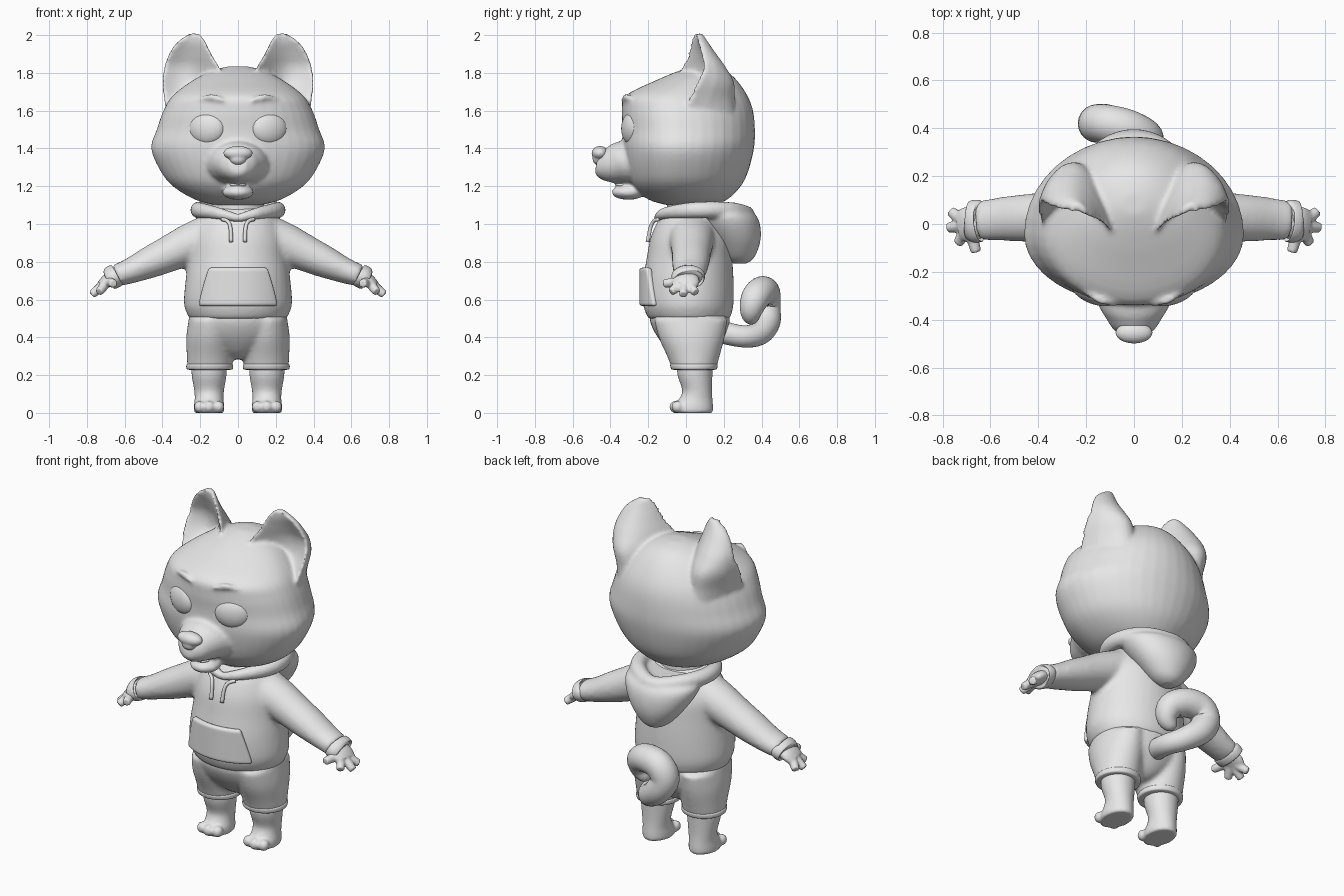
import bpy, bmesh
from math import sin, cos, pi, sqrt, radians
from mathutils import Vector, Matrix

cube = bpy.data.objects.get("Cube")
if cube:
    bpy.data.objects.remove(cube)

grey = bpy.data.materials.new("light grey")
grey.use_nodes = True
grey.diffuse_color = (0.8, 0.8, 0.8, 1)
grey.node_tree.nodes["Principled BSDF"].inputs["Base Color"].default_value = grey.diffuse_color
SIDES = (("left", 1), ("right", -1))


def spline(rows, n=4):
    """Smoothly interpolate rows of numbers."""
    pts = [rows[0], *rows, rows[-1]]
    out = []
    for p, q, r, s in zip(pts, pts[1:], pts[2:], pts[3:]):
        for k in range(n):
            t = k / n
            out.append([.5 * (2*b + (c-a)*t + (2*a-5*b+4*c-d)*t*t + (3*b-a-3*c+d)*t**3)
                        for a, b, c, d in zip(p, q, r, s)])
    return out + [list(rows[-1])]


def loft(bm, rings):
    """Skin a list of closed rings and cap both ends."""
    rings = [[bm.verts.new(p) for p in ring] for ring in rings]
    n = len(rings[0])
    for lo, hi in zip(rings, rings[1:]):
        for i in range(n):
            j = (i + 1) % n
            bm.faces.new((lo[i], lo[j], hi[j], hi[i]))
    bm.faces.new(rings[0][::-1])
    bm.faces.new(rings[-1])


def stack(bm, rows, cx=0, skew=0, n=40):
    """Horizontal egg-shaped rings: height, half width, front y, back y."""
    rings = []
    for z, w, front, back in spline(rows):
        mid = (front + back) / 2 + skew * (back - front)
        ring = []
        for i in range(n):
            a = 2 * pi * i / n
            depth = back - mid if sin(a) > 0 else mid - front
            ring.append((cx + w * cos(a), mid + depth * sin(a), z))
        rings.append(ring)
    loft(bm, rings)


def tube(bm, rows, ref=(0, 1, 0), s=1, n=20):
    """Oval tube along a path: x, y, z, radius along ref, other radius."""
    rows = spline(rows)
    pts = [Vector((s * r[0], r[1], r[2])) for r in rows]
    side = Vector(ref)
    rings = []
    for i, p in enumerate(pts):
        t = (pts[min(i + 1, len(pts) - 1)] - pts[max(i - 1, 0)]).normalized()
        side = (side - t * side.dot(t)).normalized()
        other = t.cross(side)
        rings.append([p + side * rows[i][3] * cos(2*pi*k/n) + other * rows[i][4] * sin(2*pi*k/n)
                      for k in range(n)])
    loft(bm, rings)


def ball(bm, centre, size, turn=0):
    m = Matrix.Translation(centre) @ Matrix.Rotation(turn, 4, "Z") @ Matrix.Diagonal((*size, 1))
    bmesh.ops.create_uvsphere(bm, u_segments=32, v_segments=20, radius=1, matrix=m)


def finish(name, bm, voxel=0, smooth=4):
    """Make the object, optionally fusing overlapping pieces into one skin."""
    bmesh.ops.recalc_face_normals(bm, faces=bm.faces)
    mesh = bpy.data.meshes.new(name)
    bm.to_mesh(mesh)
    bm.free()
    mesh.materials.append(grey)
    mesh.shade_smooth()
    obj = bpy.data.objects.new(name, mesh)
    bpy.context.collection.objects.link(obj)
    if voxel:
        fuse = obj.modifiers.new("fuse", "REMESH")
        fuse.mode = "VOXEL"
        fuse.voxel_size = voxel
        fuse.use_smooth_shade = True
        relax = obj.modifiers.new("relax", "SMOOTH")
        relax.iterations = smooth
    return obj


# Head: skull, muzzle, jaw, brows and hollow ears fused together
bm = bmesh.new()
stack(bm, [(1.1, .12, -.1, .14), (1.13, .23, -.2, .22), (1.2, .345, -.28, .29),
           (1.28, .41, -.315, .33), (1.4, .46, -.335, .36), (1.5, .43, -.335, .365),
           (1.6, .395, -.34, .355), (1.68, .345, -.32, .325), (1.76, .24, -.16, .27),
           (1.81, .14, -.04, .21), (1.835, .05, .04, .13)], skew=-.08)
tube(bm, [(0, -.22, 1.32, .2, .12), (0, -.33, 1.325, .155, .115), (0, -.39, 1.315, .12, .1),
          (0, -.44, 1.31, .088, .078), (0, -.475, 1.315, .045, .045)], ref=(1, 0, 0))
ball(bm, (0, -.305, 1.168), (.085, .09, .04))
for _, s in SIDES:
    tube(bm, [(.07, -.335, 1.65, .008, .008), (.14, -.318, 1.672, .017, .017),
              (.21, -.28, 1.655, .008, .008)], s=s)
    rings = []
    for z, xi, xo, yi, yo, back, hollow in spline([
            (1.55, .1, .37, 0, .02, .24, .1), (1.65, .07, .39, -.03, .02, .25, .08),
            (1.75, .08, .4, -.03, .07, .22, .1), (1.83, .1, .39, -.015, .1, .15, .08),
            (1.9, .14, .365, .02, .09, .09, .045), (1.96, .17, .325, .035, .075, .05, .02),
            (2.01, .205, .255, .05, .06, .02, .01)]):
        outer, inner = [], []
        for k in range(13):
            u = k / 12
            x, y, bulge = s * (xi + (xo - xi) * u), yi + (yo - yi) * u, max(sin(pi * u), 0)
            outer.append((x, y + .012 + back * bulge ** .7, z))
            inner.append((x, y - .012 + hollow * bulge, z))
        rings.append(outer + inner[::-1])
    loft(bm, rings)
finish("head", bm, .011, 6)

# Eyes, nose, tongue, neck
for side, s in SIDES:
    bm = bmesh.new()
    ball(bm, (s * .165, -.285, 1.505), (.1, .05, .087), s * radians(20))
    finish(side + "_eye", bm)
bm = bmesh.new()
ball(bm, (0, -.455, 1.375), (.078, .045, .038))
ball(bm, (0, -.46, 1.345), (.045, .035, .035))
finish("nose", bm, .007, 4)
bm = bmesh.new()
ball(bm, (0, -.32, 1.207), (.045, .055, .016))
finish("tongue", bm)
bm = bmesh.new()
stack(bm, [(1, .16, -.1, .16), (1.08, .14, -.1, .15), (1.16, .14, -.1, .15)])
finish("neck", bm)

# Hoodie body with sleeves
bm = bmesh.new()
stack(bm, [(.495, .255, -.195, .23), (.52, .268, -.21, .24), (.58, .287, -.228, .252),
           (.7, .278, -.228, .252), (.82, .262, -.208, .245), (.92, .25, -.19, .235),
           (1, .22, -.158, .2), (1.05, .19, -.125, .17), (1.09, .15, -.09, .14)])
for _, s in SIDES:
    tube(bm, [(.13, .03, .94, .13, .12), (.25, .03, .895, .115, .11), (.36, .028, .845, .105, .097),
              (.46, .025, .8, .1, .086), (.57, .02, .752, .09, .068), (.65, .012, .725, .083, .058)], s=s)
finish("hoodie", bm, .014, 8)

# Hood: rolled collar and the bag hanging at the back
bm = bmesh.new()
half = [(0, -.15, 1.03, .022, .022), (.1, -.115, 1.055, .032, .032), (.19, 0, 1.07, .042, .042),
        (.205, .12, 1.075, .045, .045), (.14, .25, 1.07, .045, .045), (0, .32, 1.05, .045, .045)]
tube(bm, half + [(-r[0], *r[1:]) for r in half[-2::-1]], ref=(0, 0, 1))
stack(bm, [(.79, .03, .25, .32), (.82, .085, .2, .36), (.9, .155, .14, .392),
           (.98, .205, .08, .395), (1.04, .225, .05, .375), (1.07, .21, .05, .33)])
finish("hood", bm, .011, 6)

# Front pocket following the belly
bm = bmesh.new()
grid = []
for v in range(9):
    z = .565 + .205 * v / 8
    reach = .207 - .054 * (v / 8) ** 1.2
    grid.append([])
    for u in range(17):
        x = reach * (u / 8 - 1)
        grid[-1].append(bm.verts.new((x, .0125 - .2425 * sqrt(1 - (x / .29) ** 2), z)))
for lo, hi in zip(grid, grid[1:]):
    for i in range(16):
        bm.faces.new((lo[i], lo[i + 1], hi[i + 1], hi[i]))
pocket = finish("pocket", bm)
thick = pocket.modifiers.new("thickness", "SOLIDIFY")
thick.thickness, thick.offset = .035, 0
pocket.modifiers.new("rounding", "SUBSURF").levels = 2

# Drawstrings, cuffs, hands
TIPS = [(.765, .052, .637), (.775, -.015, .625), (.735, -.08, .64), (.66, -.118, .685)]
for side, s in SIDES:
    bm = bmesh.new()
    tube(bm, [(.085, -.145, 1.025, .01, .01), (.055, -.17, 1.015, .01, .01),
              (.04, -.188, .98, .01, .01), (.036, -.203, .905, .011, .011)], ref=(0, 0, 1), s=s, n=12)
    finish(side + "_drawstring", bm)
    bm = bmesh.new()
    tube(bm, [(.64, .013, .73, .076, .05), (.645, .013, .727, .088, .062),
              (.678, .01, .712, .087, .061), (.684, .01, .709, .074, .048)], s=s, n=32)
    finish(side + "_cuff", bm)
    bm = bmesh.new()
    tube(bm, [(.64, .01, .727, .055, .04), (.69, 0, .7, .073, .036), (.725, -.007, .672, .066, .027)], s=s)
    palm = Vector((.69, -.005, .697))
    for tip in TIPS:
        tip = Vector(tip)
        tube(bm, [(*palm.lerp(tip, t), r, r) for t, r in ((0, .025), (.6, .025), (1, .022))],
             ref=(0, 0, 1), s=s, n=14)
    finish(side + "_hand", bm, .007, 4)

# Shorts with hems
bm = bmesh.new()
stack(bm, [(.285, .04, -.02, .11), (.32, .12, -.08, .16), (.4, .24, -.15, .21),
           (.48, .262, -.19, .232), (.53, .255, -.19, .23)])
for _, s in SIDES:
    stack(bm, [(.235, .118, -.075, .16), (.3, .121, -.1, .178), (.4, .124, -.145, .205),
               (.5, .11, -.17, .22)], cx=s * .15)
finish("shorts", bm, .012, 8)
for side, s in SIDES:
    bm = bmesh.new()
    stack(bm, [(.228, .108, -.065, .15), (.233, .122, -.078, .163),
               (.255, .123, -.084, .168), (.262, .112, -.075, .16)], cx=s * .15)
    finish(side + "_shorts_hem", bm)

# Legs and feet with toes
for side, s in SIDES:
    bm = bmesh.new()
    stack(bm, [(.28, .095, -.05, .145), (.2, .092, -.045, .14), (.12, .079, -.02, .138),
               (.075, .076, -.035, .14), (.04, .08, -.065, .143), (.008, .08, -.07, .143),
               (0, .074, -.065, .138)], cx=s * .153)
    for dx in (-.05, 0, .05):
        ball(bm, (s * .153 + dx, -.045 - (.012 if dx == 0 else 0), .032), (.031, .032, .032))
    finish(side + "_leg", bm, .009, 4)

# Curled tail
bm = bmesh.new()
tube(bm, [(0, .18, .43, .06, .06), (.02, .3, .405, .058, .058), (-.03, .385, .42, .064, .064),
          (-.11, .425, .48, .074, .074), (-.155, .42, .56, .08, .08), (-.12, .42, .63, .08, .08),
          (-.03, .4, .642, .08, .08), (.045, .365, .605, .075, .075), (.055, .345, .54, .06, .06),
          (.025, .345, .49, .035, .035), (.015, .345, .475, .008, .008)], ref=(1, 0, 0), n=28)
finish("tail", bm)
